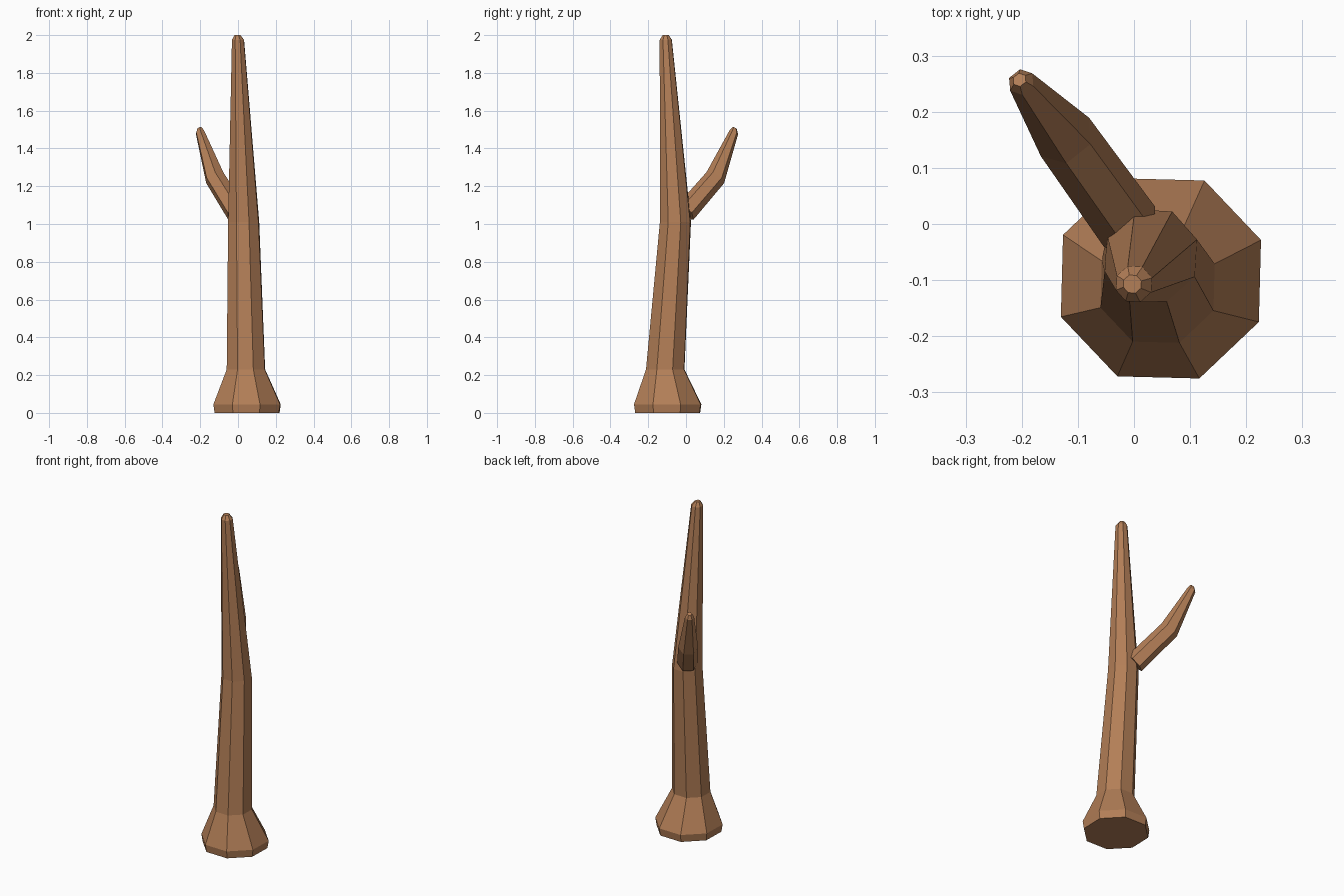
import bpy, bmesh
from math import cos, sin, radians, tau
from mathutils import Vector

if "Cube" in bpy.data.objects:
    bpy.data.objects.remove(bpy.data.objects["Cube"])

bark = bpy.data.materials.new("bark")
bark.diffuse_color = (0.45, 0.21, 0.095, 1)
bark.use_nodes = True
bark.node_tree.nodes["Principled BSDF"].inputs["Base Color"].default_value = bark.diffuse_color


def limb(name, sides, rings):
    """Loft a capped tube through rings of (centre, radius, normal, start angle)."""
    bm = bmesh.new()
    loops = []
    for centre, radius, normal, start in rings:
        n = Vector(normal).normalized()
        u = Vector((0, 1, 0)).cross(n) if n.z > 0.97 else n.cross(Vector((0, 0, 1)))
        u.normalize()
        v = n.cross(u)
        if v.z < -0.01:
            v, u = -v, -u
        angles = [radians(start) + tau * i / sides for i in range(sides)]
        loops.append([bm.verts.new(Vector(centre) + radius * (cos(a) * u + sin(a) * v))
                      for a in angles])
    for low, high in zip(loops, loops[1:]):
        for i in range(sides):
            j = (i + 1) % sides
            bm.faces.new((low[i], low[j], high[j], high[i]))
    bm.faces.new(loops[0][::-1])
    bm.faces.new(loops[-1])
    bmesh.ops.recalc_face_normals(bm, faces=bm.faces)
    mesh = bpy.data.meshes.new(name)
    bm.to_mesh(mesh)
    bm.free()
    mesh.materials.append(bark)
    obj = bpy.data.objects.new(name, mesh)
    bpy.context.collection.objects.link(obj)
    return obj


UP = (0, 0, 1)

# Octagonal trunk with flared foot, slight bend and narrow blunt tip
limb("trunk", 8, [
    ((0.048, -0.097, 0.00), 0.184, UP, 21),
    ((0.048, -0.097, 0.045), 0.191, UP, 21),
    ((0.042, -0.110, 0.23), 0.109, UP, 21),
    ((0.030, -0.056, 1.01), 0.087, UP, 19),
    ((0.000, -0.107, 1.975), 0.034, UP, 19),
    ((-0.003, -0.107, 2.00), 0.017, UP, 19),
])

# Side branch, rooted inside the trunk and kinking upwards
limb("branch", 6, [
    ((-0.008, -0.005, 1.06), 0.058, (-0.50, 0.63, 0.75), 0),
    ((-0.123, 0.155, 1.245), 0.055, (-0.40, 0.50, 0.85), 0),
    ((-0.201, 0.253, 1.485), 0.025, (-0.29, 0.37, 0.88), 0),
    ((-0.204, 0.257, 1.507), 0.013, (-0.29, 0.37, 0.88), 0),
])
